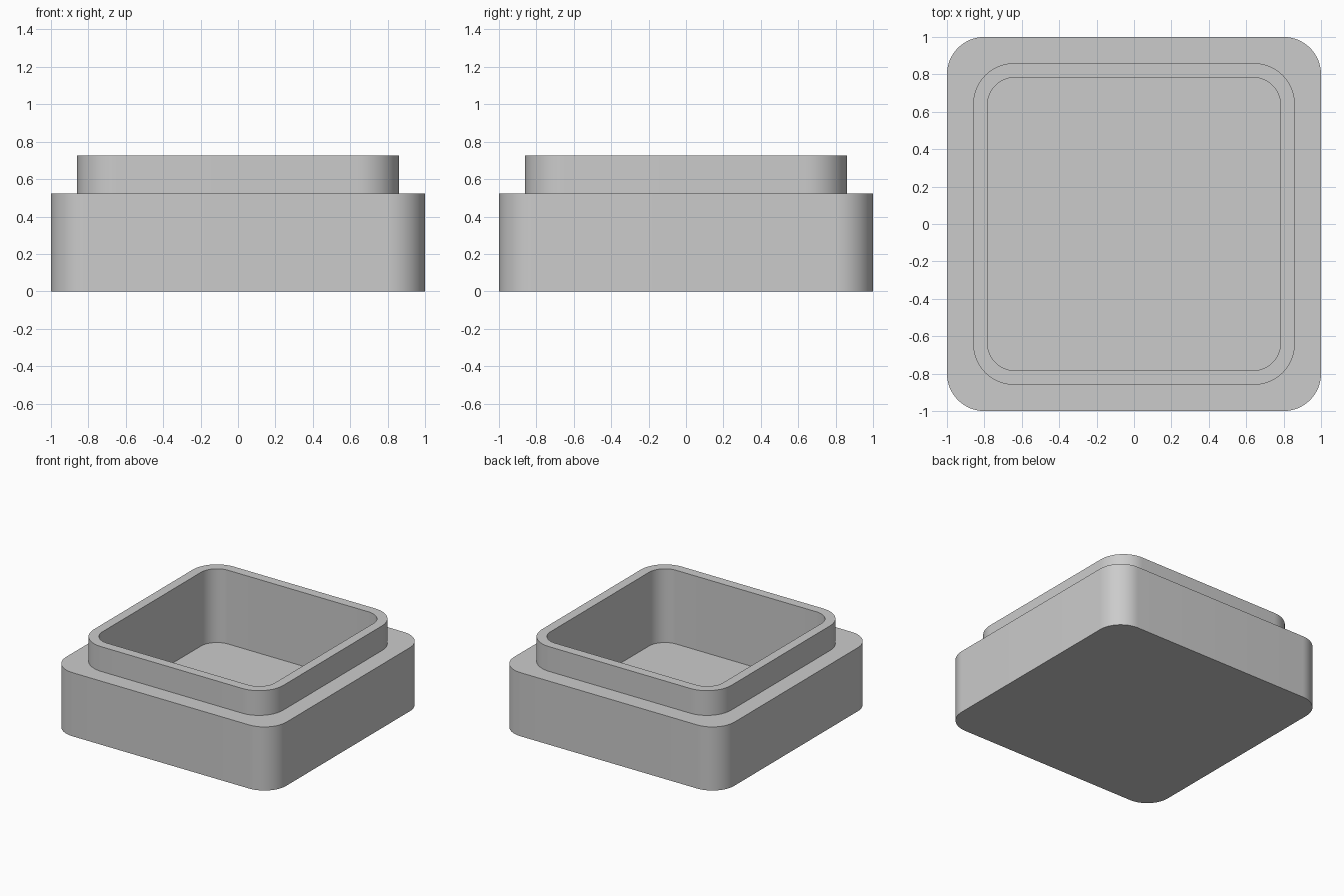
import bpy, bmesh, math

cube = bpy.data.objects.get("Cube")
if cube:
    bpy.data.objects.remove(cube, do_unlink=True)

grey = bpy.data.materials.new("plain grey")
grey.use_nodes = True
colour = (0.6, 0.6, 0.6, 1)
grey.diffuse_color = colour
grey.node_tree.nodes["Principled BSDF"].inputs["Base Color"].default_value = colour

CORNER_STEPS = 16


def rounded_square(bm, half, radius, z):
    """Ring of vertices around a square with round corners."""
    ring = []
    for corner in range(4):
        middle = math.radians(45 + 90 * corner)
        cx = math.copysign(half - radius, math.cos(middle))
        cy = math.copysign(half - radius, math.sin(middle))
        for i in range(CORNER_STEPS + 1):
            a = math.radians(90) * (corner + i / CORNER_STEPS)
            ring.append(bm.verts.new((cx + radius * math.cos(a),
                                      cy + radius * math.sin(a), z)))
    return ring


# Cross-section from the underside, up the body and lip, down to the inner floor
BODY, LIP, CAVITY = (1.0, 0.2), (0.86, 0.22), (0.783, 0.145)
section = [(BODY, 0), (BODY, 0.522), (LIP, 0.522), (LIP, 0.725),
           (CAVITY, 0.725), (CAVITY, 0.12)]

bm = bmesh.new()
rings = [rounded_square(bm, *shape, z) for shape, z in section]
for low, high in zip(rings, rings[1:]):
    for i in range(len(low)):
        j = (i + 1) % len(low)
        bm.faces.new((low[i], low[j], high[j], high[i]))

# Underside and inner floor
bm.faces.new(rings[0][::-1])
bm.faces.new(rings[-1])

mesh = bpy.data.meshes.new("box_base")
bm.to_mesh(mesh)
bm.free()
mesh.materials.append(grey)
box = bpy.data.objects.new("box_base", mesh)
bpy.context.collection.objects.link(box)

bpy.context.view_layer.objects.active = box
box.select_set(True)
bpy.ops.object.shade_smooth_by_angle(angle=math.radians(30))
